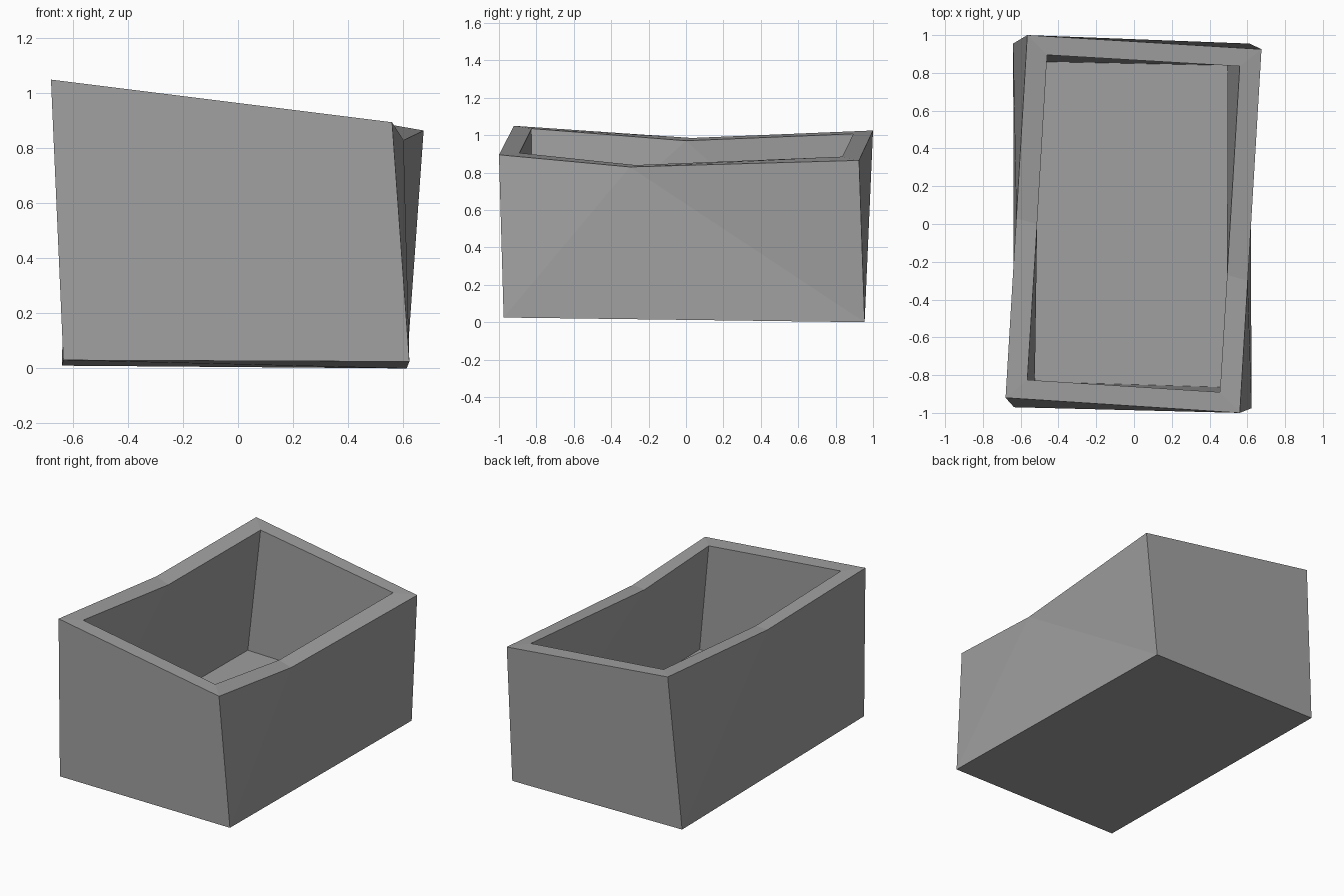
import bpy, bmesh

cube = bpy.data.objects.get("Cube")
if cube:
    bpy.data.objects.remove(cube, do_unlink=True)

stone = bpy.data.materials.new("grey_stone")
stone.use_nodes = True
grey = (0.35, 0.35, 0.35, 1)
stone.diffuse_color = grey
stone.node_tree.nodes["Principled BSDF"].inputs["Base Color"].default_value = grey

# Rim loops run: front -x, front +x, dip +x, back +x, back -x, dip -x
outer_rim = [(-.68, -.92, 1.05), (.56, -1, .895), (.602, -.3, .83),
             (.675, .925, .865), (-.565, 1, 1.025), (-.623, .03, .985)]
inner_rim = [(-.565, -.825, 1.035), (.455, -.89, .905), (.493, -.27, .84),
             (.56, .835, .885), (-.46, .895, 1.007), (-.513, 0, .97)]
# Base loops run: front -x, front +x, back +x, back -x
underside = [(-.635, -.97, .03), (.623, -.975, .025), (.613, .955, 0), (-.64, .955, .01)]
floor = [(-.525, -.835, .22), (.505, -.865, .21), (.495, .84, .19), (-.53, .86, .2)]

bm = bmesh.new()


def add_loop(points):
    return [bm.verts.new(p) for p in points]


def add_walls(base, rim):
    """Two end quads, and two long sides fanned from the dip in the rim."""
    fl, fr, br, bl = base
    rfl, rfr, dip_r, rbr, rbl, dip_l = rim
    bm.faces.new((fl, fr, rfr, rfl))
    bm.faces.new((br, bl, rbl, rbr))
    for a, b, ra, dip, rb in ((fr, br, rfr, dip_r, rbr), (bl, fl, rbl, dip_l, rfl)):
        bm.faces.new((a, dip, ra))
        bm.faces.new((a, b, dip))
        bm.faces.new((b, rb, dip))


# Outer shell and hollow
outer, inner = add_loop(outer_rim), add_loop(inner_rim)
base, bottom = add_loop(underside), add_loop(floor)
add_walls(base, outer)
add_walls(bottom, inner)
bm.faces.new(base)
bm.faces.new(bottom)

# Rim joining the shell to the hollow
for i in range(len(outer)):
    j = (i + 1) % len(outer)
    bm.faces.new((outer[i], outer[j], inner[j], inner[i]))
bmesh.ops.recalc_face_normals(bm, faces=bm.faces)

mesh = bpy.data.meshes.new("stone_trough")
bm.to_mesh(mesh)
bm.free()
mesh.materials.append(stone)
trough = bpy.data.objects.new("stone_trough", mesh)
bpy.context.collection.objects.link(trough)
